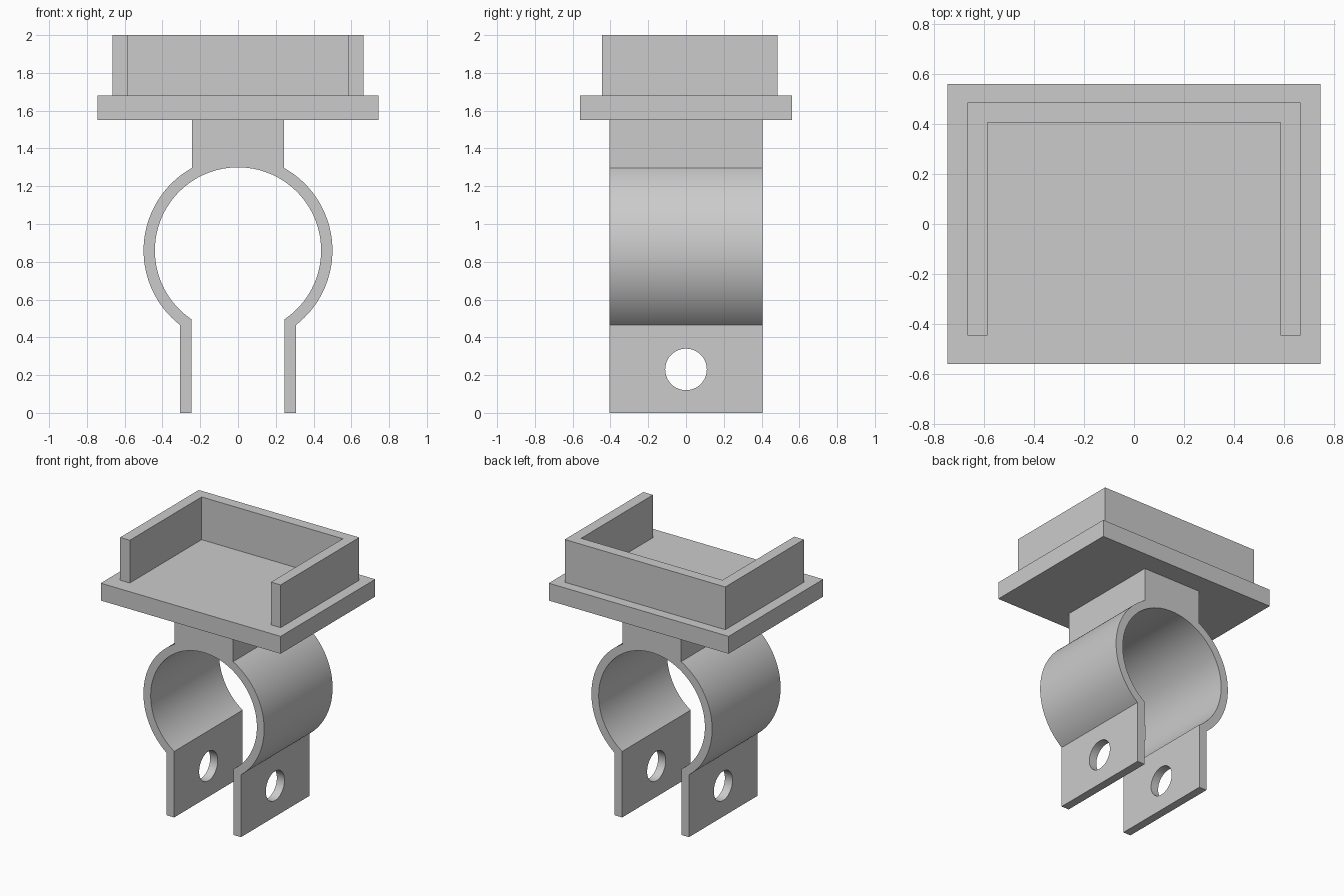
import bpy, bmesh, math
from mathutils import Matrix

cube = bpy.data.objects.get("Cube")
if cube:
    bpy.data.objects.remove(cube, do_unlink=True)

grey = bpy.data.materials.new("light grey")
grey.use_nodes = True
COLOR = (0.6, 0.6, 0.6, 1)
grey.diffuse_color = COLOR
grey.node_tree.nodes["Principled BSDF"].inputs["Base Color"].default_value = COLOR


def prism(name, outline, axis, start, end):
    """Extrude a closed outline along z ('Z') or along y ('Y', outline in x and z)."""
    place = (lambda a, b: (a, b, start)) if axis == "Z" else (lambda a, b: (a, start, b))
    shift = (0, 0, end - start) if axis == "Z" else (0, end - start, 0)
    bm = bmesh.new()
    face = bm.faces.new([bm.verts.new(place(a, b)) for a, b in outline])
    grown = bmesh.ops.extrude_face_region(bm, geom=[face])["geom"]
    bmesh.ops.translate(bm, vec=shift, verts=[g for g in grown if isinstance(g, bmesh.types.BMVert)])
    bmesh.ops.recalc_face_normals(bm, faces=bm.faces)
    mesh = bpy.data.meshes.new(name)
    bm.to_mesh(mesh)
    bm.free()
    mesh.materials.append(grey)
    obj = bpy.data.objects.new(name, mesh)
    bpy.context.collection.objects.link(obj)
    return obj


def mirrored(points):
    """Close a right-hand outline with its mirror image in x."""
    return points + [(-x, y) for x, y in reversed(points)]


def arc(radius, start, end, steps):
    angles = [start + (end - start) * i / steps for i in range(steps + 1)]
    return [(radius * math.cos(a), RING_Z + radius * math.sin(a)) for a in angles]


# Clamp: neck, split ring and two legs in one profile
RING_Z, R_OUT, R_IN = 0.86, 0.5, 0.44
NECK, LEG_IN, LEG_OUT, HALF_DEPTH = 0.243, 0.245, 0.308, 0.405
outer = arc(R_OUT, math.acos(NECK / R_OUT), -math.acos(LEG_OUT / R_OUT), 48)
inner = arc(R_IN, -math.acos(LEG_IN / R_IN), math.pi / 2, 56)
half = [(NECK, 1.55)] + outer + [(LEG_OUT, 0), (LEG_IN, 0)] + inner
outline = half + [(-x, z) for x, z in reversed(half[:-1])]
clamp = prism("clamp", outline, "Y", -HALF_DEPTH, HALF_DEPTH)

# Bolt hole through both legs
bm = bmesh.new()
bmesh.ops.create_cone(bm, cap_ends=True, segments=48, radius1=0.11, radius2=0.11, depth=1,
                      matrix=Matrix.Translation((0, 0, 0.23)) @ Matrix.Rotation(math.pi / 2, 4, "Y"))
hole_mesh = bpy.data.meshes.new("bolt_hole_cutter")
bm.to_mesh(hole_mesh)
bm.free()
hole_mesh.materials.append(grey)
cutter = bpy.data.objects.new("bolt_hole_cutter", hole_mesh)
bpy.context.collection.objects.link(cutter)
cut = clamp.modifiers.new("bolt_hole", "BOOLEAN")
cut.operation, cut.solver, cut.object = "DIFFERENCE", "EXACT", cutter
bpy.ops.object.select_all(action="DESELECT")
bpy.context.view_layer.objects.active = clamp
clamp.select_set(True)
bpy.ops.object.modifier_apply(modifier=cut.name)
bpy.data.objects.remove(cutter, do_unlink=True)
bpy.ops.object.shade_smooth_by_angle(angle=math.radians(30))

# Base plate of the tray
prism("tray_plate", mirrored([(0.745, -0.56), (0.745, 0.56)]), "Z", 1.55, 1.68)

# U-shaped tray wall, open to the front
prism("tray_wall", mirrored([(0.585, 0.405), (0.585, -0.445), (0.665, -0.445), (0.665, 0.485)]),
      "Z", 1.68, 2.0)
